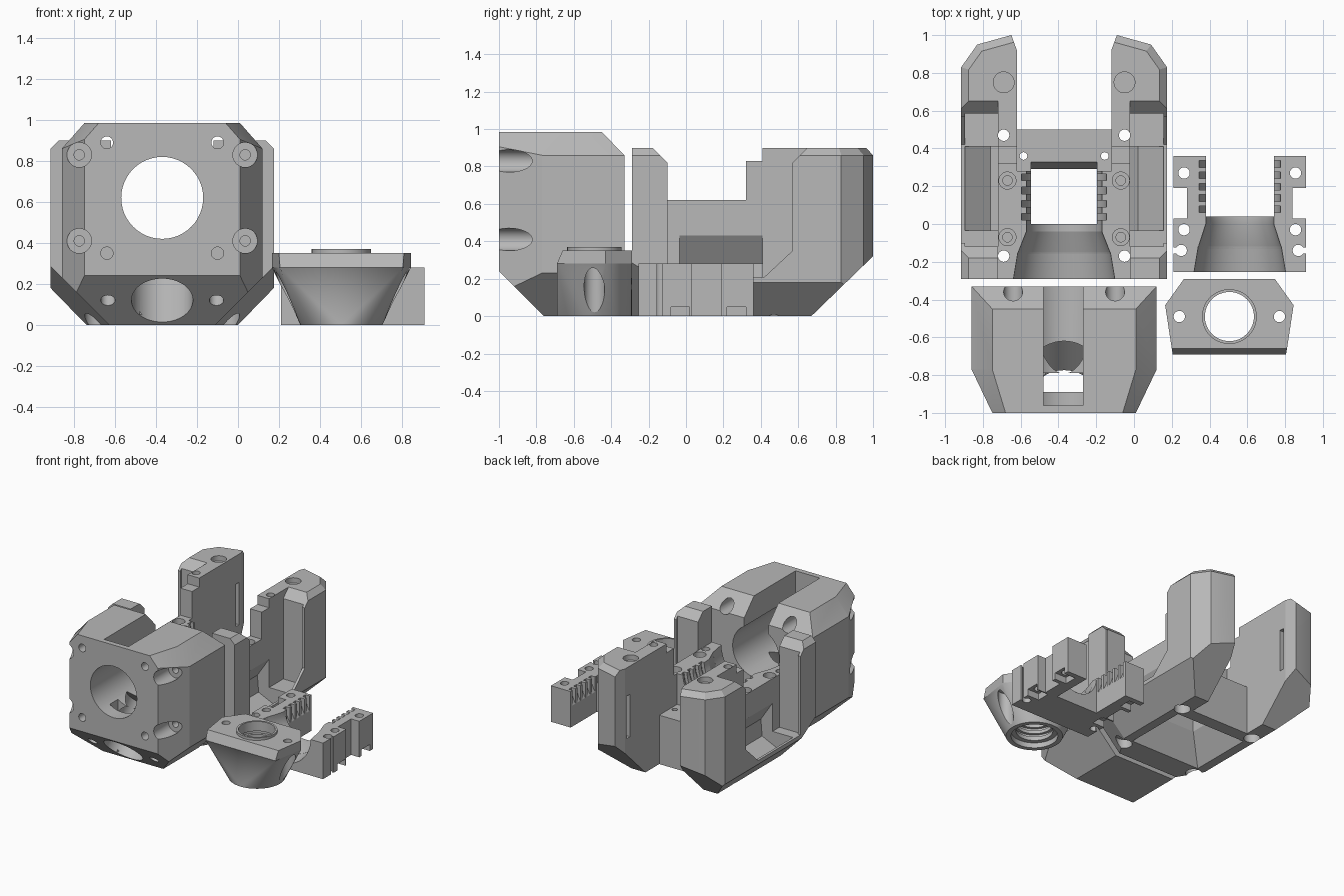
import bpy, bmesh, math
from mathutils import Vector

if "Cube" in bpy.data.objects:
    bpy.data.objects.remove(bpy.data.objects["Cube"])

GREY = (0.48, 0.48, 0.48, 1)
mat = bpy.data.materials.new("plain grey")
mat.use_nodes = True
mat.diffuse_color = GREY
mat.node_tree.nodes["Principled BSDF"].inputs["Base Color"].default_value = GREY


def hull(points, planes=(), name="cutter"):
    """Convex solid around points, trimmed by (point, normal) planes."""
    bm = bmesh.new()
    for p in points:
        bm.verts.new(p)
    bmesh.ops.convex_hull(bm, input=bm.verts)
    bmesh.ops.dissolve_limit(bm, angle_limit=0.01, verts=bm.verts, edges=bm.edges)
    for co, no in planes:
        geom = bm.verts[:] + bm.edges[:] + bm.faces[:]
        cut = bmesh.ops.bisect_plane(bm, geom=geom, plane_co=co, plane_no=no, clear_outer=True)
        edges = [e for e in cut["geom_cut"] if isinstance(e, bmesh.types.BMEdge)]
        bmesh.ops.contextual_create(bm, geom=edges)
    bmesh.ops.recalc_face_normals(bm, faces=bm.faces)
    mesh = bpy.data.meshes.new(name)
    bm.to_mesh(mesh)
    bm.free()
    obj = bpy.data.objects.new(name, mesh)
    bpy.context.collection.objects.link(obj)
    return obj


def corners(x0, x1, y0, y1, z0, z1):
    return [(x, y, z) for x in (x0, x1) for y in (y0, y1) for z in (z0, z1)]


def box(*size):
    return hull(corners(*size))


def ring(center, axis, r, n=48):
    q = Vector((0, 0, 1)).rotation_difference(Vector(axis))
    turn = [math.tau * i / n for i in range(n)]
    return [Vector(center) + q @ Vector((r * math.cos(t), r * math.sin(t), 0)) for t in turn]


def rod(a, b, r0, r1=None):
    axis = Vector(b) - Vector(a)
    return hull(ring(a, axis, r0) + ring(b, axis, r0 if r1 is None else r1))


def prism(profile, x0, x1):
    """Convex y-z profile extruded along x."""
    return hull([(x, y, z) for x in (x0, x1) for y, z in profile])


def both(co, no):
    """Trim plane and its mirror image."""
    return [(co, no), ((-co[0], co[1], co[2]), (-no[0], no[1], no[2]))]


def carve(obj, cutters, operation="DIFFERENCE"):
    bpy.context.view_layer.objects.active = obj
    for c in cutters:
        mod = obj.modifiers.new("cut", "BOOLEAN")
        mod.operation, mod.solver, mod.object = operation, "EXACT", c
        bpy.ops.object.modifier_apply(modifier=mod.name)
        bpy.data.objects.remove(c)


def finish(obj, x, y=0):
    obj.location = (x, y, 0)
    obj.data.materials.clear()
    obj.data.materials.append(mat)
    bpy.ops.object.select_all(action="DESELECT")
    obj.select_set(True)
    bpy.context.view_layer.objects.active = obj
    bpy.ops.object.shade_smooth_by_angle(angle=math.radians(18))


# Front block: chamfered box
block = hull(
    corners(-.49, .49, -1, -.33, 0, .985),
    both((.38, 0, .985), (.125, 0, .11)) + both((.38, -1, 0), (.23, -.11, 0))
    + both((.38, -.77, .985), (.23, -.07, .2024)) + both((.26, 0, 0), (1, 0, -1))
    + [((0, -.45, .985), (0, .125, .12)), ((0, -1, .24), (0, -1, -1))], "front_block")
# Main bore, top slot and slanted lower port
cuts = [rod((0, -1.1, .62), (0, -.2, .62), .2),
        box(-.11, .1, -.96, -.2, .62, 1.1),
        box(-.11, .1, -.89, -.79, .05, .6),
        rod((0, -1, 0), (0, -.6, .4), .15)]
for s in (-1, 1):
    for z in (.83, .41):  # recessed corner screws
        cuts += [rod((s * .405, -1.1, z), (s * .405, -.82, z), .06),
                 rod((s * .405, -.9, z), (s * .405, -.2, z), .025)]
    for z in (.89, .35):  # mounting screws
        cuts += [rod((s * .27, -1.1, z), (s * .27, -.2, z), .03),
                 rod((s * .27, -.6, z), (s * .27, -.2, z), .05)]
    cuts.append(rod((s * .265, -1, 0), (s * .265, -.72, .28), .035))
carve(block, cuts)
finish(block, -.37)

# Rear carriage: chamfered body with flared front lower corners
carriage = hull(
    corners(-.545, .545, -.29, 1, 0, .9),
    both((.37, 0, 0), (.18, 0, -.175)) + both((.545, .83, 0), (.12, .085, 0))
    + both((.46, .95, 0), (.05, .18, 0)) + both((.505, 0, .9), (1, 0, 1))
    + both((.545, .83, .86), (.12, .085, .147)) + both((.46, .95, .86), (.05, .18, .187))
    + both((.26, -.29, 0), (1, -.6, -1))
    + [((0, .67, 0), (0, .32, -.33))], "rear_carriage")
# Gap between arms, deck level, central window, bore and flared mouth
cuts = [box(-.25, .25, .5, 1.1, -.1, 1),
        hull([(s * x, y, z) for s in (-1, 1) for x, y in ((.25, .92), (.283, 1.01)) for z in (-.1, 1)]),
        box(-.25, .25, .28, .6, .38, 1),
        box(-.35, .35, -.4, .32, .62, 1),
        box(-.35, .35, .3, .41, .83, 1),
        box(-.175, .175, 0, .29, -.1, .7),
        prism([(.28, .4), (.335, .4), (.28, .25)], -.175, .175),
        hull(corners(-.3, .3, -.1, .4, -.01, 0) + corners(-.175, .175, 0, .29, .2, .21)),
        rod((0, -.06, .62), (0, .35, .62), .2),
        rod((0, -.16, .62), (0, -.04, .62), .247, .2),
        rod((0, -.3, .62), (0, -.15, .62), .27, .245)]
cuts += [rod((0, y, .62), (0, y + .035, .62), .225) for y in (.02, .09, .16, .23)]
for s in (-1, 1):
    # Side bay with a low outer lip and chamfered ends
    cuts.append(prism([(-.1, .21), (.42, .21), (.57, .35), (.57, .95), (-.1, .95)], s * .35, s * .7))
    cuts.append(prism([(-.1, .82), (.57, .82), (.67, .92), (-.2, .92)], s * .35, s * .7))
    cuts.append(box(*sorted((s * .35, s * .525)), -.12, .585, .21, .84))
    # Sloped air inlet
    cuts.append(hull([(s * x, y, z) for y in (-.035, .41) for x, z in (
        (.35, .43), (.4, .43), (.25, .28), (.26, .15), (.39, .09), (.525, .195), (.525, .25))]))
    # Deck screws, through bolts and arm details
    for y in (.23, -.07):
        cuts += [rod((s * .3, y, .56), (s * .3, y, 1), .045), rod((s * .3, y, .47), (s * .3, y, 1), .025)]
    for y in (.47, -.17):
        cuts += [rod((s * .32, y, -.1), (s * .32, y, 1), .03), rod((s * .32, y, -.1), (s * .32, y, .07), .058)]
    cuts.append(rod((s * .215, .36, -.1), (s * .215, .36, 1), .02))
    cuts.append(rod((s * .32, .75, .86), (s * .32, .75, 1), .055))
    cuts.append(box(*sorted((s * .2, s * .31)), .86, .9, .35, .68))
carve(carriage, cuts)
finish(carriage, -.37)

# Clamp: ribbed open frame with a flared half bore
clamp = hull(corners(-.35, .35, -.255, .36, 0, .28), name="clamp")
cuts = [box(-.18, .18, .04, .5, -.1, .4),
        rod((0, -.01, .28), (0, .3, .28), .18),
        rod((0, -.13, .28), (0, 0, .28), .222, .18),
        rod((0, -.27, .28), (0, -.12, .28), .245, .22)]
cuts += [rod((0, y, .28), (0, y + .035, .28), .215) for y in (.06, .12, .18, .24, .3)]
for s in (-1, 1):
    cuts.append(box(*sorted((s * .28, s * .4)), .03, .19, -.1, .4))
    cuts.append(rod((s * .31, -.14, -.1), (s * .31, -.14, .4), .03))
    cuts.append(box(*sorted((s * .32, s * .4)), -.155, -.125, -.1, .4))
    for y in (.27, -.03):
        cuts += [rod((s * .295, y, -.1), (s * .295, y, .4), .03),
                 box(*sorted((s * .25, s * .4)), y - .05, y + .05, -.1, .05)]
carve(clamp, cuts)
finish(clamp, .56)

# Nozzle holder: six-sided flange blending to a round foot
flange = [(s * x, y, z) for s in (-1, 1) for x, y, z in (
    (.24, .2, .28), (.24, .2, .35), (.34, .06, .28), (.34, .06, .35), (.3, -.2, .28), (.305, -.17, .35))]
holder = hull(flange + ring((0, 0, 0), (0, 0, 1), .2), name="nozzle_holder")
carve(holder, [rod((0, 0, .3), (0, 0, .37), .145)], "UNION")
cuts = [rod((0, 0, -.1), (0, 0, .5), .13), rod((0, 0, -.1), (0, 0, .04), .165)]
cuts += [rod((0, 0, z), (0, 0, z + .025), .15) for z in (.07, .12, .17, .22, .27)]
for s in (-1, 1):
    cuts += [rod((s * .265, 0, -.1), (s * .265, 0, .5), .03), rod((s * .265, 0, -.1), (s * .265, 0, .28), .055)]
carve(holder, cuts)
finish(holder, .505, -.49)
